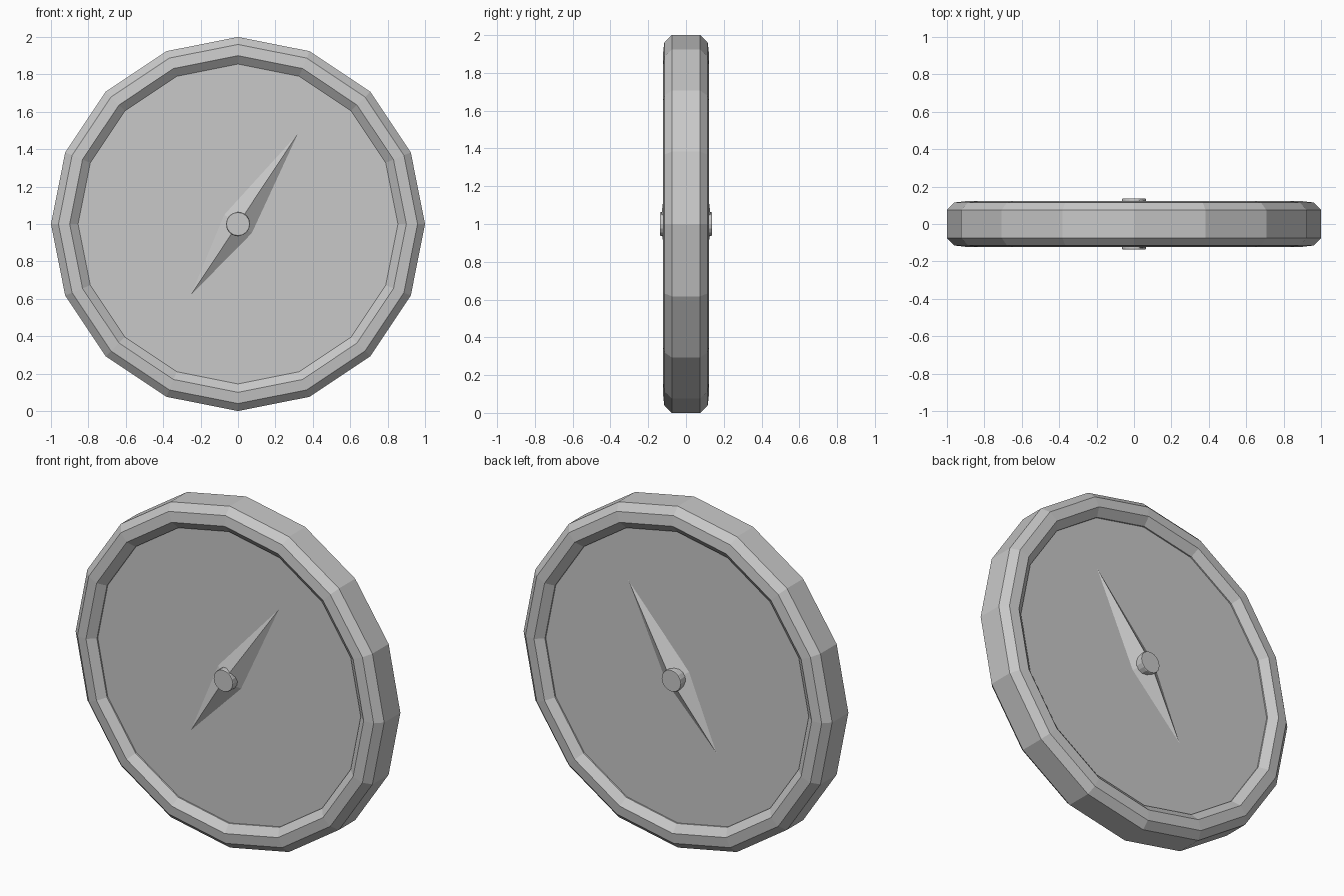
import bpy, bmesh, math
from mathutils import Vector

if "Cube" in bpy.data.objects:
    bpy.data.objects.remove(bpy.data.objects["Cube"])

SIDES = 16
CZ = 1.0          # height of the compass centre
FACE = 0.077      # distance of each dial from the middle plane

grey = bpy.data.materials.new("plain_grey")
grey.diffuse_color = (0.58, 0.58, 0.58, 1)
grey.use_nodes = True
grey.node_tree.nodes["Principled BSDF"].inputs["Base Color"].default_value = grey.diffuse_color


def finish(name, bm):
    bmesh.ops.recalc_face_normals(bm, faces=bm.faces[:])
    mesh = bpy.data.meshes.new(name)
    bm.to_mesh(mesh)
    bm.free()
    mesh.materials.append(grey)
    obj = bpy.data.objects.new(name, mesh)
    bpy.context.collection.objects.link(obj)
    return obj


def circle(bm, r, y, n):
    return [bm.verts.new((r * math.cos(2 * math.pi * i / n), y,
                          CZ + r * math.sin(2 * math.pi * i / n))) for i in range(n)]


def lathe(name, profile, n, close=False, caps=False):
    """Spin (radius, y) points around the y axis."""
    bm = bmesh.new()
    rings = [circle(bm, r, y, n) for r, y in profile]
    pairs = list(zip(rings, rings[1:]))
    if close:
        pairs.append((rings[-1], rings[0]))
    for a, b in pairs:
        for i in range(n):
            j = (i + 1) % n
            bm.faces.new((a[i], a[j], b[j], b[i]))
    if caps:
        bm.faces.new(rings[0])
        bm.faces.new(rings[-1])
    return finish(name, bm)


# Bevelled case ring, same on both sides
half = [(0.855, FACE - 0.01), (0.855, 0.085), (0.90, 0.122), (0.96, 0.115), (1.0, 0.075)]
lathe("case_ring", half + [(r, -y) for r, y in reversed(half)], SIDES, close=True)

# Dial plate, flat on both sides
lathe("dial_plate", [(0.856, -FACE), (0.856, FACE)], SIDES, caps=True)


# Ridged needle lying on the dial
def needle(name, side):
    ang = math.radians(56.45)
    along = Vector((math.cos(ang), 0, math.sin(ang)))
    across = Vector((-math.sin(ang), 0, math.cos(ang)))
    base = Vector((0, side * (FACE - 0.001), CZ))
    bm = bmesh.new()
    outline = [bm.verts.new(base + p) for p in
               (along * 0.588, across * 0.09, along * -0.462, across * -0.09)]
    peak = bm.verts.new((0, side * 0.136, CZ))
    for i in range(4):
        bm.faces.new((outline[i], outline[(i + 1) % 4], peak))
    bm.faces.new(outline)
    return finish(name, bm)


# Needle and round hub cap on front and back
for label, s in (("front", -1), ("back", 1)):
    needle(label + "_needle", s)
    lathe(label + "_hub", [(0.064, s * FACE), (0.064, s * 0.132), ], 16, caps=True)
    # thin cap covering the ridge peak
    lathe(label + "_hub_cap", [(0.064, s * 0.132), (0.062, s * 0.1365)], 16, caps=True)
